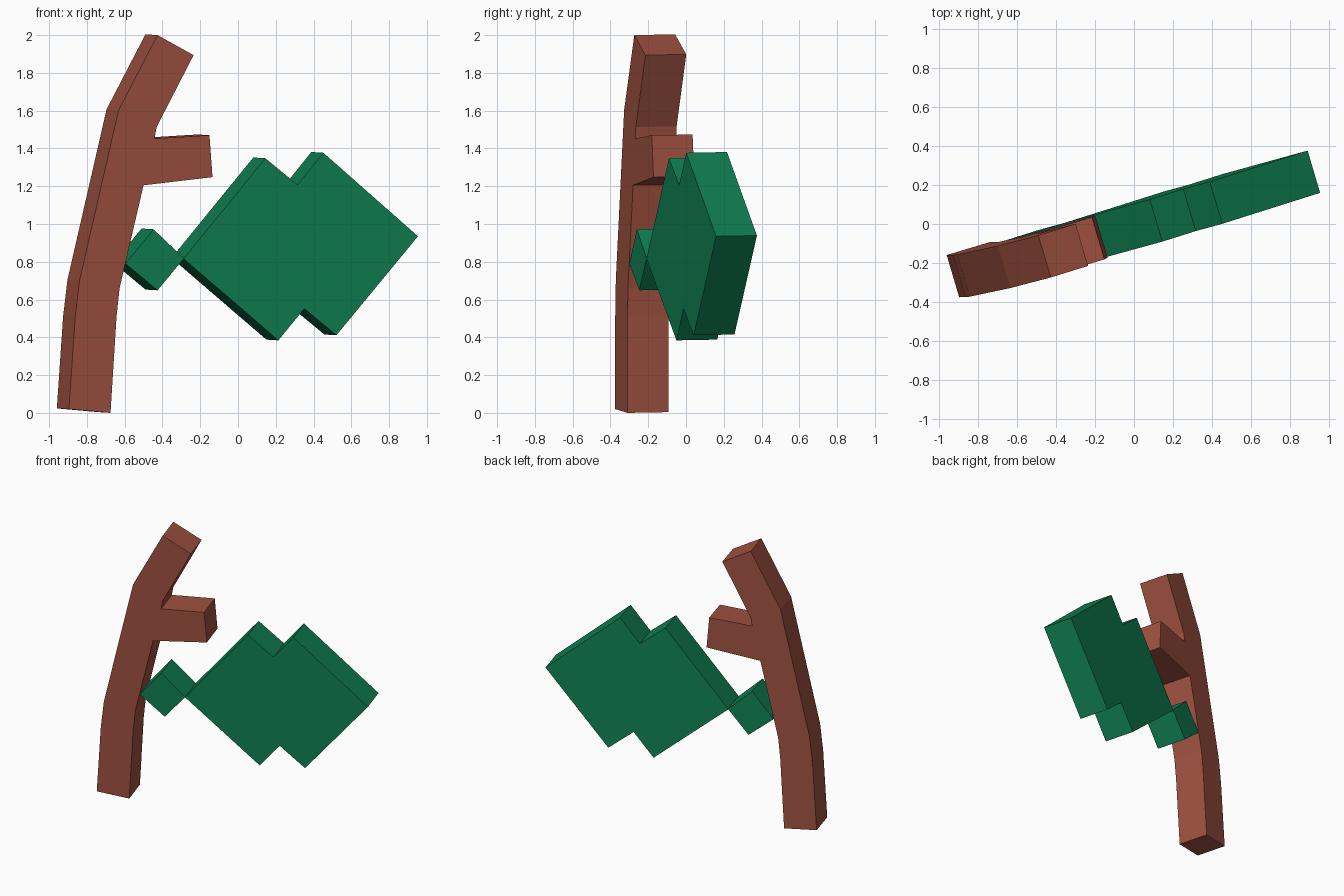
import bpy, bmesh
from mathutils import Vector

if "Cube" in bpy.data.objects:
    bpy.data.objects.remove(bpy.data.objects["Cube"])

# The whole model is a flat plate, turned about z and leaning very slightly
DEPTH = Vector((-0.064, 0.216, 0.004))   # from front face to back face


def front_y(x, z):
    return -0.107 + 0.299 * x - 0.0197 * z


def material(name, rgb):
    m = bpy.data.materials.new(name)
    m.diffuse_color = (*rgb, 1.0)
    m.use_nodes = True
    m.node_tree.nodes["Principled BSDF"].inputs["Base Color"].default_value = m.diffuse_color
    return m


def plate(name, outline, mat):
    """Extrude an outline drawn in the front view through the plate depth."""
    bm = bmesh.new()
    face = bm.faces.new([bm.verts.new((x, front_y(x, z), z)) for x, z in outline])
    ext = bmesh.ops.extrude_face_region(bm, geom=[face], use_keep_orig=True)
    moved = [g for g in ext["geom"] if isinstance(g, bmesh.types.BMVert)]
    bmesh.ops.translate(bm, verts=moved, vec=DEPTH)
    bmesh.ops.recalc_face_normals(bm, faces=bm.faces[:])
    bmesh.ops.triangulate(bm, faces=[f for f in bm.faces if len(f.verts) > 4])
    mesh = bpy.data.meshes.new(name)
    bm.to_mesh(mesh)
    bm.free()
    mesh.materials.append(mat)
    obj = bpy.data.objects.new(name, mesh)
    bpy.context.collection.objects.link(obj)
    return obj


brown = material("bark brown", (0.342, 0.082, 0.050))
green = material("leaf green", (0.0048, 0.216, 0.087))

# Bent stem with its side branch
plate("stem", [
    (-0.895, 0.02), (-0.862, 0.506), (-0.839, 0.70), (-0.632, 1.603),
    (-0.426, 2.0), (-0.235, 1.894), (-0.431, 1.513), (-0.442, 1.452),
    (-0.151, 1.47), (-0.135, 1.248), (-0.50, 1.205), (-0.627, 0.66),
    (-0.643, 0.511), (-0.675, 0.0)], brown)

# Small square leaf joint
plate("leaf_stalk", [
    (-0.595, 0.79), (-0.447, 0.972), (-0.286, 0.818), (-0.426, 0.649)], green)

# Large stepped leaf
plate("leaf", [
    (-0.288, 0.816), (0.145, 1.348), (0.316, 1.207), (0.452, 1.377),
    (0.953, 0.935), (0.521, 0.411), (0.351, 0.552), (0.214, 0.384)], green)
